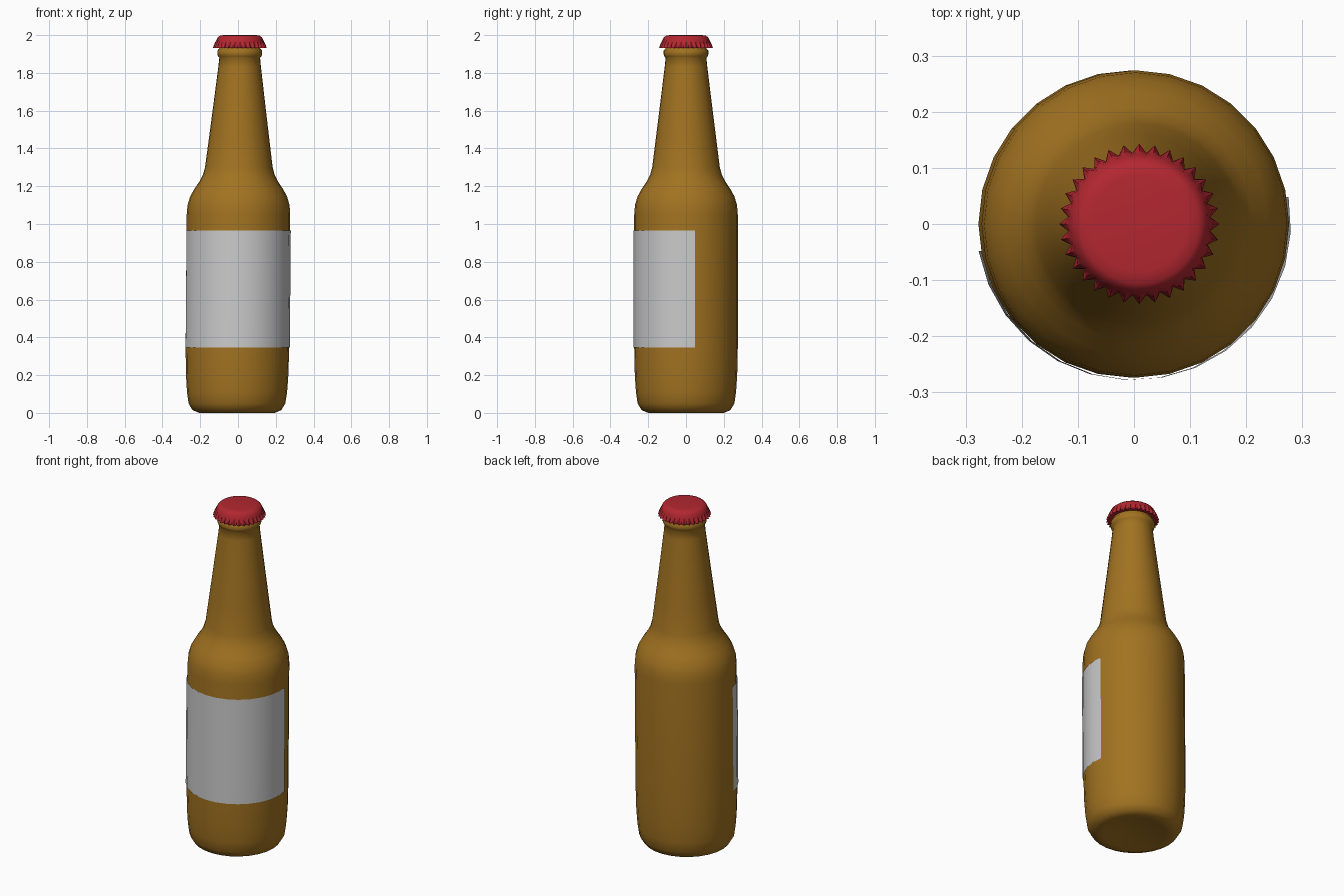
import bpy, bmesh
from math import pi, cos, sin, radians

if "Cube" in bpy.data.objects:
    bpy.data.objects.remove(bpy.data.objects["Cube"])


def material(name, rgb):
    m = bpy.data.materials.new(name)
    m.diffuse_color = (*rgb, 1)
    m.use_nodes = True
    m.node_tree.nodes["Principled BSDF"].inputs["Base Color"].default_value = m.diffuse_color
    return m


def lean(z):
    # the bottle axis leans very slightly towards +x
    return 0.008 * z - 0.006


def lathe(name, profile, sides, mat=None, start=0.0, arc=2 * pi, flute=None, angle=40):
    """Spin (radius, z) points; flute gives an extra radius on every other column."""
    bm = bmesh.new()
    full = arc > 6.28
    cols = sides if full else sides + 1
    rings = []
    for i, (r, z) in enumerate(profile):
        if r == 0:
            rings.append([bm.verts.new((lean(z), 0, z))] * cols)
            continue
        ring = []
        for k in range(cols):
            a = start + arc * k / sides
            rr = r + (flute[i] if flute and k % 2 == 0 else 0)
            ring.append(bm.verts.new((rr * cos(a) + lean(z), rr * sin(a), z)))
        rings.append(ring)
    for lo, hi in zip(rings, rings[1:]):
        for k in range(sides):
            n = (k + 1) % cols
            quad = list(dict.fromkeys((lo[k], lo[n], hi[n], hi[k])))
            bm.faces.new(quad)
    me = bpy.data.meshes.new(name)
    bm.to_mesh(me)
    bm.free()
    ob = bpy.data.objects.new(name, me)
    bpy.context.collection.objects.link(ob)
    if mat:
        me.materials.append(mat)
    bpy.ops.object.select_all(action='DESELECT')
    ob.select_set(True)
    bpy.context.view_layer.objects.active = ob
    bpy.ops.object.shade_smooth_by_angle(angle=radians(angle))
    return ob


# Glass body with a shallow dished base, shoulder, long neck and rim bead
glass_profile = [
    (0, 0.025), (0.10, 0.018), (0.17, 0.004), (0.20, 0.0), (0.235, 0.015),
    (0.256, 0.05), (0.265, 0.11), (0.271, 0.20), (0.274, 0.34), (0.274, 1.05),
    (0.270, 1.10), (0.257, 1.145), (0.235, 1.185), (0.208, 1.225), (0.190, 1.26),
    (0.179, 1.30), (0.160, 1.45), (0.140, 1.61), (0.113, 1.83), (0.108, 1.88),
    (0.115, 1.888), (0.119, 1.90), (0.118, 1.918), (0.108, 1.93), (0.106, 1.96),
    (0, 1.965)]
lathe("glass_bottle", glass_profile, 28, material("amber_glass", (0.36, 0.17, 0.015)), angle=60)

# Paper label wrapping half the body, turned a little to the right
lathe("paper_label", [(0.278, 0.345), (0.278, 0.965)], 14, start=radians(190), arc=pi)

# Crown cap with fluted skirt
cap_profile = [(0.108, 1.935), (0.127, 1.932), (0.125, 1.955), (0.122, 1.972),
               (0.117, 1.988), (0.106, 1.997), (0.085, 2.0), (0, 2.0)]
cap_flute = [0, 0.016, 0.009, 0.003, 0, 0, 0, 0]
lathe("crown_cap", cap_profile, 64, material("red_metal", (0.45, 0.02, 0.03)),
      flute=cap_flute, angle=50)
